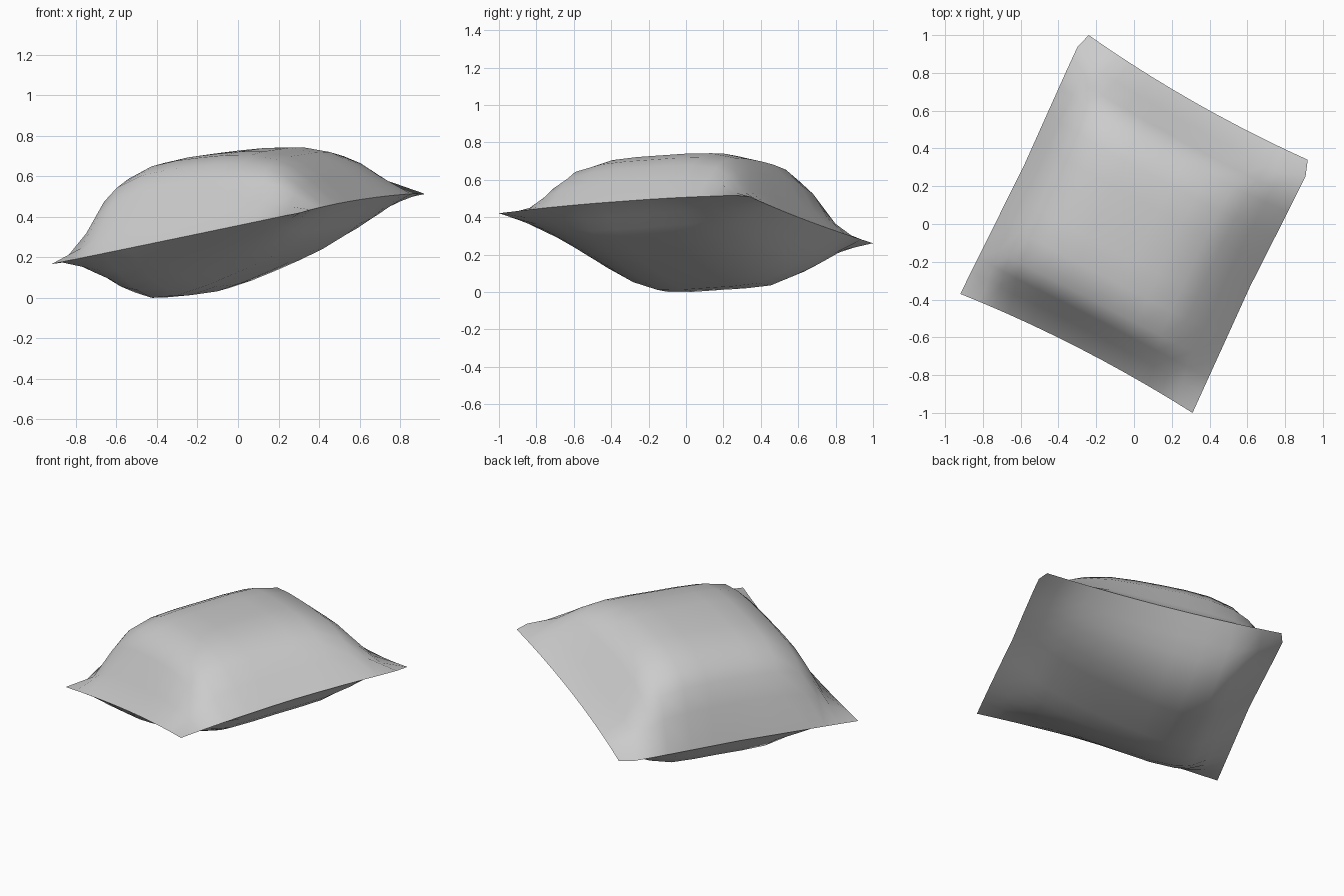
import bpy, bmesh
from mathutils import Vector

if "Cube" in bpy.data.objects:
    bpy.data.objects.remove(bpy.data.objects["Cube"])

# Seam corners of the tilted pillow
D, C = Vector((-.92, -.37, .165)), Vector((.31, -1.0, .42))
A, B = Vector((-.24, 1.0, .26)), Vector((.92, .34, .51))
NORMAL = ((B - D).cross(A - C)).normalized()
if NORMAL.z < 0:
    NORMAL.negate()

# Puff profiles: relative thickness at each distance from the middle
STEPS = [0, .1, .2, .3, .36, .42, .5]
LENS = [1, .99, .95, .83, .67, .41, 0]       # top, across the long sides
HEM = [1, 1, .98, .88, .66, .28, 0]          # top, with a flatter hem at the short sides
UNDER_LENS = [1, 1, .97, .85, .68, .38, 0]   # underside
UNDER_HEM = [1, 1, .97, .78, .6, .36, 0]
n = len(STEPS) - 1
last = 2 * n


def at(table, k):
    return table[abs(k - n)]


def pos(k):
    return at(STEPS, k) * (1 if k > n else -1)


def seam_plane(a, b):
    """Point on the seam surface: short sides pulled in, back of long sides let out."""
    b2 = b * (1 - .042 * (1 - 4 * a * a) * abs(2 * b))
    if b < .5:
        a *= 1 + .09 * max(0, b)
    if abs(a) > .5 and b == .42:          # blunted back corners
        b2 = .445
    s, t = a + .5, b2 + .5
    p = D.lerp(C, s).lerp(A.lerp(B, s), t)
    p.z += .02 * max(0, 2 * a) * (1 - 4 * b * b)
    return p


bm = bmesh.new()
grids = []
for side in (1, -1):
    rows = []
    for j in range(last + 1):
        row = []
        for i in range(last + 1):
            if side < 0 and (i in (0, last) or j in (0, last)):
                row.append(grids[0][j][i])   # share the seam
                continue
            a, b = pos(i), pos(j)
            if side > 0:
                h = (.385 - .14 * a) * at(LENS, i) * at(HEM, j)
            else:
                h = -(.235 - .23 * a) * at(UNDER_LENS, i) * at(UNDER_HEM, j)
            row.append(bm.verts.new(seam_plane(a, b) + NORMAL * h))
        rows.append(row)
    grids.append(rows)
    for j in range(last):
        for i in range(last):
            f = [rows[j][i], rows[j][i + 1], rows[j + 1][i + 1], rows[j + 1][i]]
            bm.faces.new(f if side > 0 else f[::-1]).smooth = True

# Crisp seam between the two halves
seam = {v for j, r in enumerate(grids[0]) for i, v in enumerate(r)
        if i in (0, last) or j in (0, last)}
for e in bm.edges:
    if e.verts[0] in seam and e.verts[1] in seam:
        e.smooth = False

# Rest the pillow on the ground
low = min(v.co.z for v in bm.verts)
for v in bm.verts:
    v.co.z -= low

mesh = bpy.data.meshes.new("pillow")
bm.to_mesh(mesh)
bm.free()
pillow = bpy.data.objects.new("pillow", mesh)
bpy.context.collection.objects.link(pillow)
